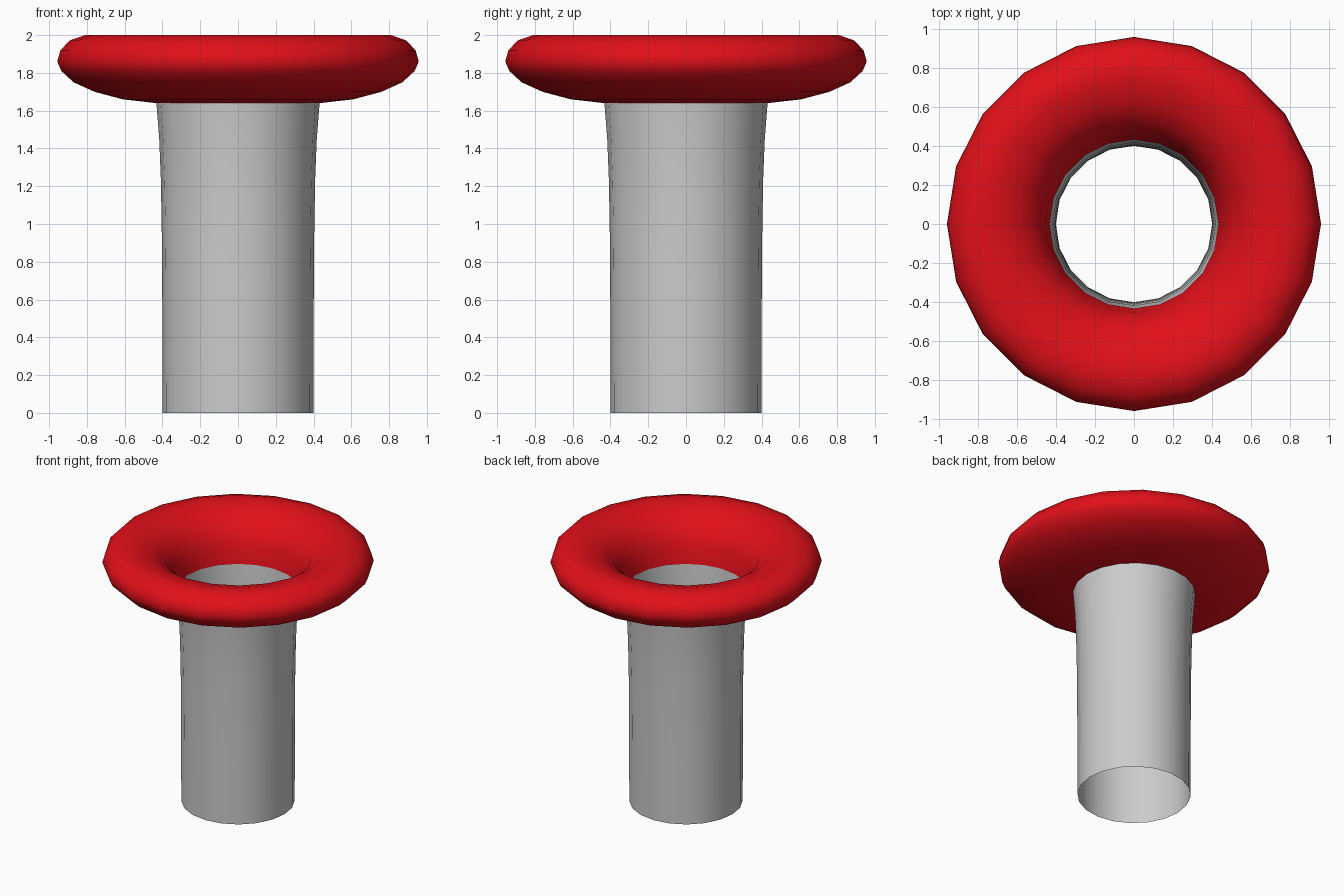
import bpy, bmesh, math

if "Cube" in bpy.data.objects:
    bpy.data.objects.remove(bpy.data.objects["Cube"])

SIDES = 20


def lathe(name, profile, closed=False, color=None):
    """Spin an (r, z) profile around the z axis."""
    bm = bmesh.new()
    rings = []
    for r, z in profile:
        rings.append([bm.verts.new((r * math.cos(2 * math.pi * i / SIDES),
                                    r * math.sin(2 * math.pi * i / SIDES), z))
                      for i in range(SIDES)])
    pairs = list(zip(rings, rings[1:]))
    if closed:
        pairs.append((rings[-1], rings[0]))
    for a, b in pairs:
        for i in range(SIDES):
            j = (i + 1) % SIDES
            bm.faces.new((a[i], a[j], b[j], b[i]))
    mesh = bpy.data.meshes.new(name)
    bm.to_mesh(mesh)
    bm.free()
    obj = bpy.data.objects.new(name, mesh)
    bpy.context.collection.objects.link(obj)
    if color:
        mat = bpy.data.materials.new(name + "_paint")
        mat.diffuse_color = color
        mat.use_nodes = True
        mat.node_tree.nodes["Principled BSDF"].inputs["Base Color"].default_value = mat.diffuse_color
        mesh.materials.append(mat)
    bpy.ops.object.select_all(action='DESELECT')
    obj.select_set(True)
    bpy.context.view_layer.objects.active = obj
    bpy.ops.object.shade_smooth_by_angle(angle=math.radians(50))
    return obj


# Open, thin-walled tube that flares gently towards the top
lathe("tube", [(0.40, 0), (0.401, 0.6), (0.404, 1.0), (0.409, 1.25),
               (0.417, 1.45), (0.432, 1.64)])

# Hollow rounded lip: underside, outer edge, crown, then the inner funnel
lathe("flared_rim", [(0.432, 1.64), (0.61, 1.66), (0.76, 1.70), (0.87, 1.75),
                     (0.935, 1.81), (0.957, 1.86), (0.94, 1.92),
                     (0.89, 1.972), (0.81, 2.0), (0.73, 1.995),
                     (0.62, 1.962), (0.52, 1.89), (0.455, 1.77)],
      closed=True, color=(0.75, 0.005, 0.01, 1))
